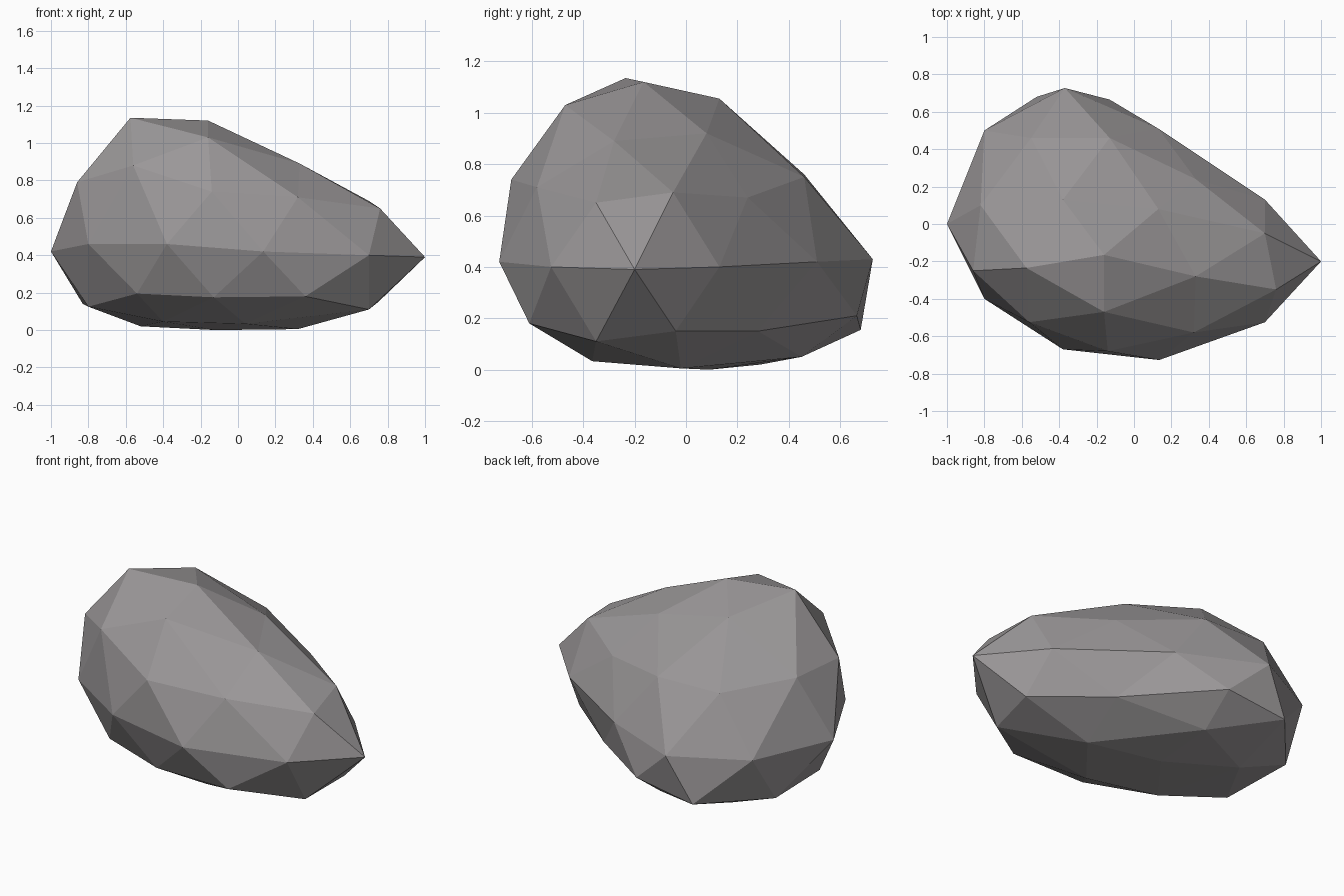
import bpy, bmesh, math
from mathutils import Matrix

if "Cube" in bpy.data.objects:
    bpy.data.objects.remove(bpy.data.objects["Cube"])

# Rings of the boulder, top to bottom; each ring runs counter-clockwise from +x
TOP = [(-.16, -.165, 1.12)]
CROWN = [(.13, .08, .92), (-.38, .13, 1.055), (-.575, -.235, 1.135),
         (-.16, -.47, 1.03), (.33, -.28, .89)]
SHOULDER = [(.70, -.05, .69), (.33, .24, .67), (-.13, .46, .75), (-.55, .46, .76),
            (-.82, .10, .79), (-.86, -.25, .79), (-.56, -.525, .88), (-.14, -.68, .74),
            (.32, -.58, .71), (.76, -.35, .65)]
WAIST = [(1, -.20, .39), (.70, .13, .40), (.13, .51, .42), (-.37, .727, .43),
         (-.80, .50, .43), (-1, 0, .42), (-.80, -.40, .46), (-.38, -.67, .46),
         (.135, -.727, .42), (.70, -.525, .40)]
SKIRT = [(.75, -.04, .15), (.36, .28, .15), (-.13, .665, .21), (-.52, .68, .155),
         (-.83, .32, .14), (-.80, -.15, .125), (-.54, -.47, .195), (-.13, -.60, .175),
         (.36, -.61, .18), (.70, -.35, .11)]
FOOT = [(.32, -.02, .005), (-.14, .45, .05), (-.52, .29, .02),
        (-.40, -.27, .045), (.04, -.365, .033)]
BASE = [(-.12, .09, 0)]


def target(co):
    """Pick the ring by height and the place in the ring by direction."""
    a = math.degrees(math.atan2(co.y, co.x)) % 360
    if abs(co.z) > .95:
        return (TOP if co.z > 0 else BASE)[0]
    if abs(co.z) > .7:
        ring, start, step = (CROWN, 54, 72) if co.z > 0 else (FOOT, 18, 72)
    elif abs(co.z) > .2:
        ring, start, step = (SHOULDER if co.z > 0 else SKIRT), 18, 36
    else:
        ring, start, step = WAIST, 0, 36
    return ring[round((a - start) / step) % len(ring)]


# Faceted boulder: a low icosphere pushed out to the rings
bm = bmesh.new()
bmesh.ops.create_icosphere(bm, subdivisions=2, radius=1,
                           matrix=Matrix.Rotation(math.radians(-18), 4, 'Z'))
for v in bm.verts:
    v.co = target(v.co)
bmesh.ops.recalc_face_normals(bm, faces=bm.faces)
mesh = bpy.data.meshes.new("boulder")
bm.to_mesh(mesh)
bm.free()

stone = bpy.data.materials.new("stone grey")
stone.diffuse_color = (.33, .315, .32, 1)
stone.use_nodes = True
stone.node_tree.nodes["Principled BSDF"].inputs["Base Color"].default_value = stone.diffuse_color
mesh.materials.append(stone)
boulder = bpy.data.objects.new("boulder", mesh)
bpy.context.collection.objects.link(boulder)
